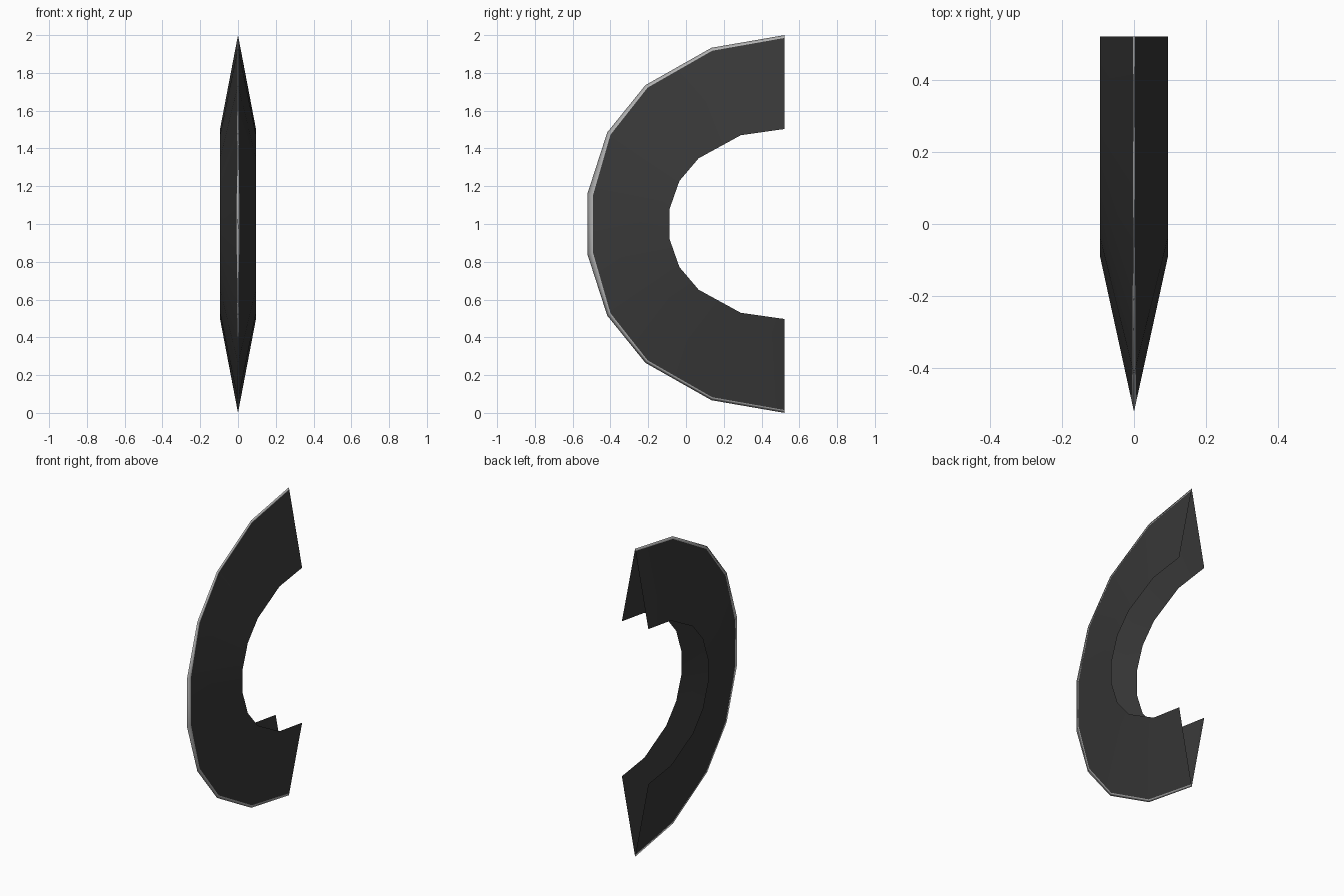
import bpy, bmesh

if "Cube" in bpy.data.objects:
    bpy.data.objects.remove(bpy.data.objects["Cube"])

def material(name, rgb):
    m = bpy.data.materials.new(name)
    m.diffuse_color = (*rgb, 1)
    m.use_nodes = True
    m.node_tree.nodes["Principled BSDF"].inputs["Base Color"].default_value = m.diffuse_color
    return m

dark = material("dark grey", (0.04, 0.04, 0.04))
light = material("light steel", (0.45, 0.45, 0.45))

HALF = 0.095   # half width at the open inner side

# Upper half of the C in the side plane (y, height above the middle)
outer = [(0.522, 1.0), (0.135, 0.933), (-0.215, 0.735), (-0.417, 0.485), (-0.522, 0.16)]
bevel = [(0.522, 0.985), (0.138, 0.917), (-0.203, 0.722), (-0.400, 0.472), (-0.492, 0.152)]
inner = [(0.522, 0.503), (0.29, 0.47), (0.067, 0.348), (-0.035, 0.228), (-0.088, 0.077)]

def full(half):
    """Mirror the upper half to the lower half."""
    return half + [(y, -z) for y, z in reversed(half)]

outer, bevel, inner = full(outer), full(bevel), full(inner)

# Hollow V-section shell: light cutting edge, dark flanks
bm = bmesh.new()
tip = [bm.verts.new((0, y, 1 + z)) for y, z in outer]
for side in (1, -1):
    mid, rim = [], []
    for o, b, i in zip(outer, bevel, inner):
        span = ((o[0] - i[0]) ** 2 + (o[1] - i[1]) ** 2) ** 0.5
        edge = ((o[0] - b[0]) ** 2 + (o[1] - b[1]) ** 2) ** 0.5
        mid.append(bm.verts.new((side * HALF * edge / span, b[0], 1 + b[1])))
        rim.append(bm.verts.new((side * HALF, i[0], 1 + i[1])))
    for a, b, mat in ((tip, mid, 1), (mid, rim, 0)):
        for k in range(len(a) - 1):
            quad = [a[k], a[k + 1], b[k + 1], b[k]]
            f = bm.faces.new(quad if side > 0 else quad[::-1])
            f.material_index = mat
            f.smooth = True

# Make the flanks face outwards
bm.normal_update()
if sum(f.normal.x * f.calc_center_median().x for f in bm.faces) < 0:
    bmesh.ops.reverse_faces(bm, faces=bm.faces[:])

mesh = bpy.data.meshes.new("curved_blade")
bm.to_mesh(mesh)
bm.free()
mesh.materials.append(dark)
mesh.materials.append(light)
obj = bpy.data.objects.new("curved_blade", mesh)
bpy.context.collection.objects.link(obj)
